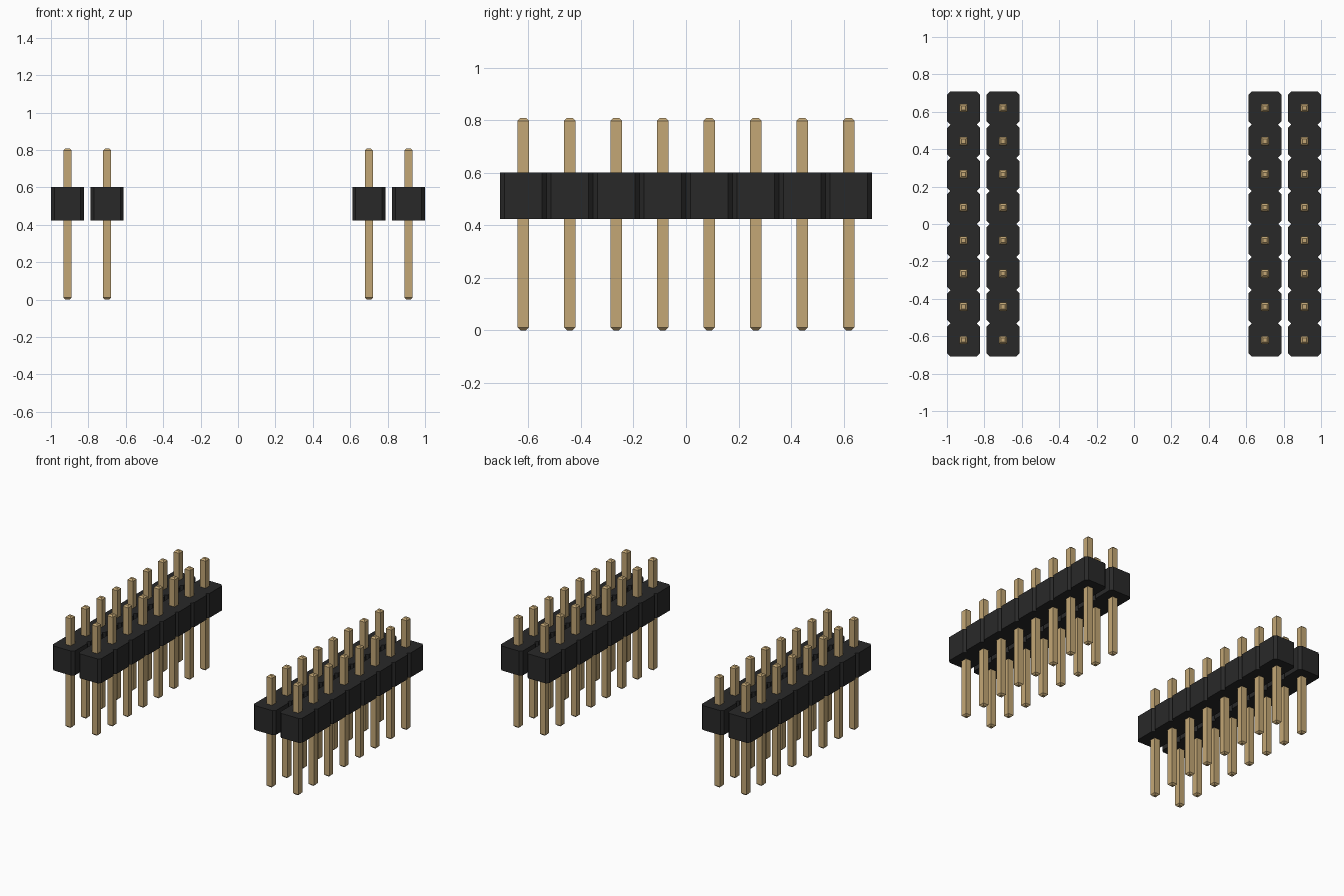
import bpy, bmesh

if "Cube" in bpy.data.objects:
    bpy.data.objects.remove(bpy.data.objects["Cube"])

PITCH, COUNT = 0.177, 8
HALF = PITCH / 2
NOTCH = 0.018
Z_LOW, Z_HIGH = 0.424, 0.601
PIN_TOP, PIN_HALF, TIP = 0.808, 0.022, 0.011


def material(name, color):
    m = bpy.data.materials.new(name)
    m.diffuse_color = (*color, 1)
    m.use_nodes = True
    m.node_tree.nodes["Principled BSDF"].inputs["Base Color"].default_value = m.diffuse_color
    return m


plastic = material("black_plastic", (0.022, 0.022, 0.022))
brass = material("brass", (0.55, 0.39, 0.18))


def finish(bm, name, mat, x):
    bmesh.ops.recalc_face_normals(bm, faces=bm.faces)
    mesh = bpy.data.meshes.new(name)
    bm.to_mesh(mesh)
    bm.free()
    mesh.materials.append(mat)
    ob = bpy.data.objects.new(name, mesh)
    ob.location.x = x
    bpy.context.collection.objects.link(ob)


def housing(name, x):
    # Right-hand outline with a chamfer at both ends of every segment
    right = []
    start = -PITCH * COUNT / 2
    for i in range(COUNT):
        y = start + i * PITCH
        right += [(HALF - NOTCH, y), (HALF, y + NOTCH), (HALF, y + PITCH - NOTCH)]
    right.append((HALF - NOTCH, -start))
    outline = right + [(-px, py) for px, py in reversed(right)]
    bm = bmesh.new()
    face = bm.faces.new([bm.verts.new((px, py, Z_LOW)) for px, py in outline])
    top = bmesh.ops.extrude_face_region(bm, geom=[face], use_keep_orig=True)["geom"]
    verts = [v for v in top if isinstance(v, bmesh.types.BMVert)]
    bmesh.ops.translate(bm, verts=verts, vec=(0, 0, Z_HIGH - Z_LOW))
    finish(bm, name, plastic, x)


def pins(name, x):
    # Square pins with tapered tips
    sections = [(0, PIN_HALF - TIP), (TIP, PIN_HALF),
                (PIN_TOP - TIP, PIN_HALF), (PIN_TOP, PIN_HALF - TIP)]
    bm = bmesh.new()
    for i in range(COUNT):
        y = (i - (COUNT - 1) / 2) * PITCH
        rings = [[bm.verts.new((sx * r, y + sy * r, z))
                  for sx, sy in ((-1, -1), (1, -1), (1, 1), (-1, 1))]
                 for z, r in sections]
        for a, b in zip(rings, rings[1:]):
            for k in range(4):
                n = (k + 1) % 4
                bm.faces.new((a[k], a[n], b[n], b[k]))
        bm.faces.new(rings[0][::-1])
        bm.faces.new(rings[-1])
    finish(bm, name, brass, x)


# Two pairs of header strips, mirrored about x = 0
for side, s in (("left", -1), ("right", 1)):
    for place, x in (("inner", 0.7), ("outer", 1 - HALF)):
        housing(f"{side}_{place}_housing", s * x)
        pins(f"{side}_{place}_pins", s * x)
